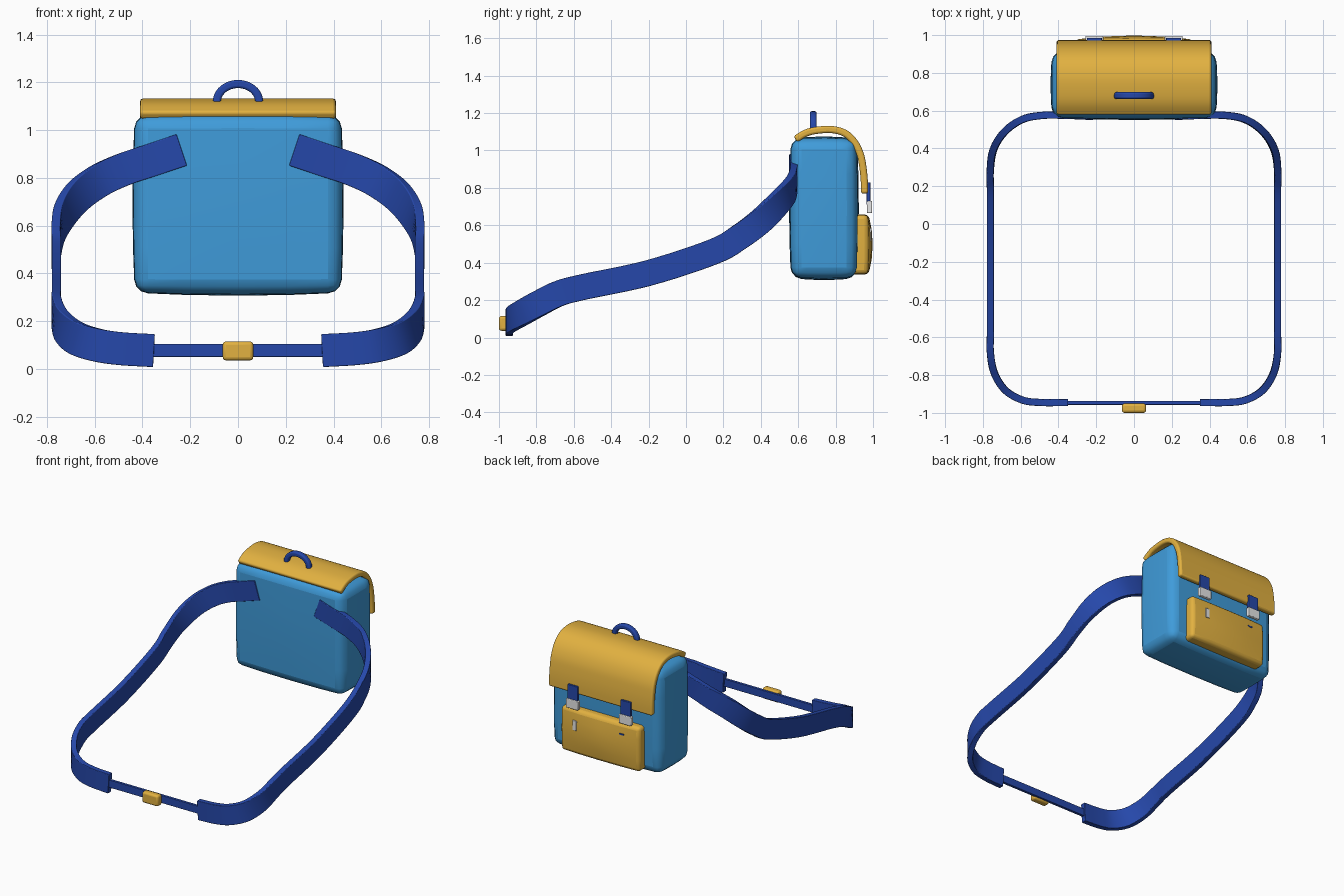
import bpy, bmesh, math
from mathutils import Vector

cube = bpy.data.objects.get("Cube")
if cube:
    bpy.data.objects.remove(cube, do_unlink=True)


def material(name, rgb):
    m = bpy.data.materials.new(name)
    m.use_nodes = True
    m.diffuse_color = (*rgb, 1)
    m.node_tree.nodes["Principled BSDF"].inputs["Base Color"].default_value = (*rgb, 1)
    return m


SKY = material("sky_blue", (0.05, 0.33, 0.70))
GOLD = material("mustard", (0.76, 0.44, 0.052))
NAVY = material("navy_blue", (0.019, 0.064, 0.40))
WHITE = material("pale_metal", (0.82, 0.82, 0.82))


def finish(name, bm, mat, bevel=0, segments=3):
    bmesh.ops.recalc_face_normals(bm, faces=bm.faces)
    mesh = bpy.data.meshes.new(name)
    bm.to_mesh(mesh)
    bm.free()
    mesh.materials.append(mat)
    ob = bpy.data.objects.new(name, mesh)
    bpy.context.collection.objects.link(ob)
    if bevel:
        mod = ob.modifiers.new("soft_edges", "BEVEL")
        mod.width, mod.segments = bevel, segments
        mod.limit_method, mod.angle_limit = "ANGLE", math.radians(50)
    bpy.ops.object.select_all(action="DESELECT")
    ob.select_set(True)
    bpy.context.view_layer.objects.active = ob
    bpy.ops.object.shade_smooth_by_angle(angle=math.radians(40))
    return ob


def box(name, low, high, mat, bevel=0, bulge=None):
    """Box between two corners; bulge pads each pair of sides outward."""
    low, high = Vector(low), Vector(high)
    mid, half = (low + high) / 2, (high - low) / 2
    bm = bmesh.new()
    bmesh.ops.create_cube(bm, size=2)
    if bulge:
        bmesh.ops.subdivide_edges(bm, edges=bm.edges[:], cuts=3, use_grid_fill=True)
    for v in bm.verts:
        u = v.co.copy()
        for i in range(3):
            v.co[i] = mid[i] + u[i] * half[i]
            if bulge:
                a, b = u[(i + 1) % 3], u[(i + 2) % 3]
                v.co[i] += u[i] * bulge[i] * (1 - a * a * 0.8) * (1 - b * b * 0.8)
    return finish(name, bm, mat, bevel)


def smooth_path(points, steps=6):
    """Catmull-Rom curve through the points."""
    p = [Vector(q) for q in points]
    p = [2 * p[0] - p[1]] + p + [2 * p[-1] - p[-2]]
    out = []
    for a, b, c, d in zip(p, p[1:], p[2:], p[3:]):
        for k in range(steps):
            t = k / steps
            out.append(0.5 * (2 * b + (c - a) * t + (2 * a - 5 * b + 4 * c - d) * t ** 2
                              + (3 * b - a - 3 * c + d) * t ** 3))
    return out + [p[-2]]


def ribbon(name, path, ref, width, thick, mat, bevel):
    """Sweep a rectangle along a path, its width leaning towards ref."""
    bm, rings = bmesh.new(), []
    for i, p in enumerate(path):
        t = (path[min(i + 1, len(path) - 1)] - path[max(i - 1, 0)]).normalized()
        n = t.cross(Vector(ref)).normalized()
        w = n.cross(t)
        rings.append([bm.verts.new(p + n * a * thick / 2 + w * b * width / 2)
                      for a, b in ((-1, -1), (1, -1), (1, 1), (-1, 1))])
    for r, s in zip(rings, rings[1:]):
        for k in range(4):
            j = (k + 1) % 4
            bm.faces.new((r[k], r[j], s[j], s[k]))
    bm.faces.new(rings[0])
    bm.faces.new(rings[-1])
    return finish(name, bm, mat, bevel)


# Bag body and pocket
box("bag_body", (-0.43, 0.563, 0.322), (0.43, 0.912, 1.06), SKY, 0.055, (0.012, 0.012, 0.015))
box("back_pocket", (-0.31, 0.88, 0.34), (0.31, 0.972, 0.655), GOLD, 0.022, (0.004, 0.026, 0.004))

# Flap folded over the top
flap = [(0, 0.585, 1.06), (0, 0.64, 1.093), (0, 0.70, 1.108), (0, 0.78, 1.112),
        (0, 0.85, 1.092), (0, 0.90, 1.045), (0, 0.932, 0.98), (0, 0.946, 0.91),
        (0, 0.953, 0.84), (0, 0.955, 0.77)]
ribbon("flap", smooth_path(flap, 4), (1, 0, 0), 0.82, 0.038, GOLD, 0.012)

# Carrying handle
arch = [Vector((0.088 * math.cos(a), 0.68, 1.12 + 0.073 * math.sin(a)))
        for a in (math.pi * k / 20 for k in range(21))]
arch = [Vector((0.092, 0.68, 1.10))] + arch + [Vector((-0.092, 0.68, 1.10))]
ribbon("handle", arch, (0, 1, 0), 0.036, 0.034, NAVY, 0.01)

# Shoulder straps, looping from the bag to the chest clip
loop = [(0.235, 0.57, 0.917), (0.36, 0.575, 0.875), (0.48, 0.575, 0.835),
        (0.587, 0.554, 0.785), (0.678, 0.493, 0.715), (0.739, 0.402, 0.625),
        (0.76, 0.29, 0.54), (0.76, 0.15, 0.46), (0.76, -0.2, 0.345),
        (0.76, -0.55, 0.27), (0.76, -0.68, 0.235), (0.738, -0.79, 0.18),
        (0.68, -0.88, 0.13), (0.59, -0.932, 0.10), (0.49, -0.945, 0.085),
        (0.352, -0.945, 0.077)]
for side, sign in (("left", 1), ("right", -1)):
    pts = [(sign * x, y, z) for x, y, z in loop]
    ribbon(side + "_shoulder_strap", smooth_path(pts), (0, 0, 1), 0.138, 0.038, NAVY, 0.004)

    # Flap closing straps with metal tips
    c = sign * 0.21
    box(side + "_closing_strap", (c - 0.04, 0.965, 0.71), (c + 0.04, 0.986, 0.83), NAVY, 0.004)
    box(side + "_strap_tip", (c - 0.048, 0.968, 0.665), (c + 0.048, 0.995, 0.73), WHITE, 0.005)

# Small fastening tabs showing through the pocket
box("left_pocket_tab", (0.175, 0.97, 0.515), (0.207, 0.993, 0.585), WHITE, 0.003)
box("right_pocket_tab", (-0.197, 0.97, 0.58), (-0.163, 0.989, 0.59), NAVY)

# Chest strap and clip
box("chest_strap", (-0.37, -0.957, 0.05), (0.37, -0.937, 0.105), NAVY, 0.003)
box("chest_clip", (-0.064, -1.0, 0.036), (0.064, -0.95, 0.115), GOLD, 0.014)
